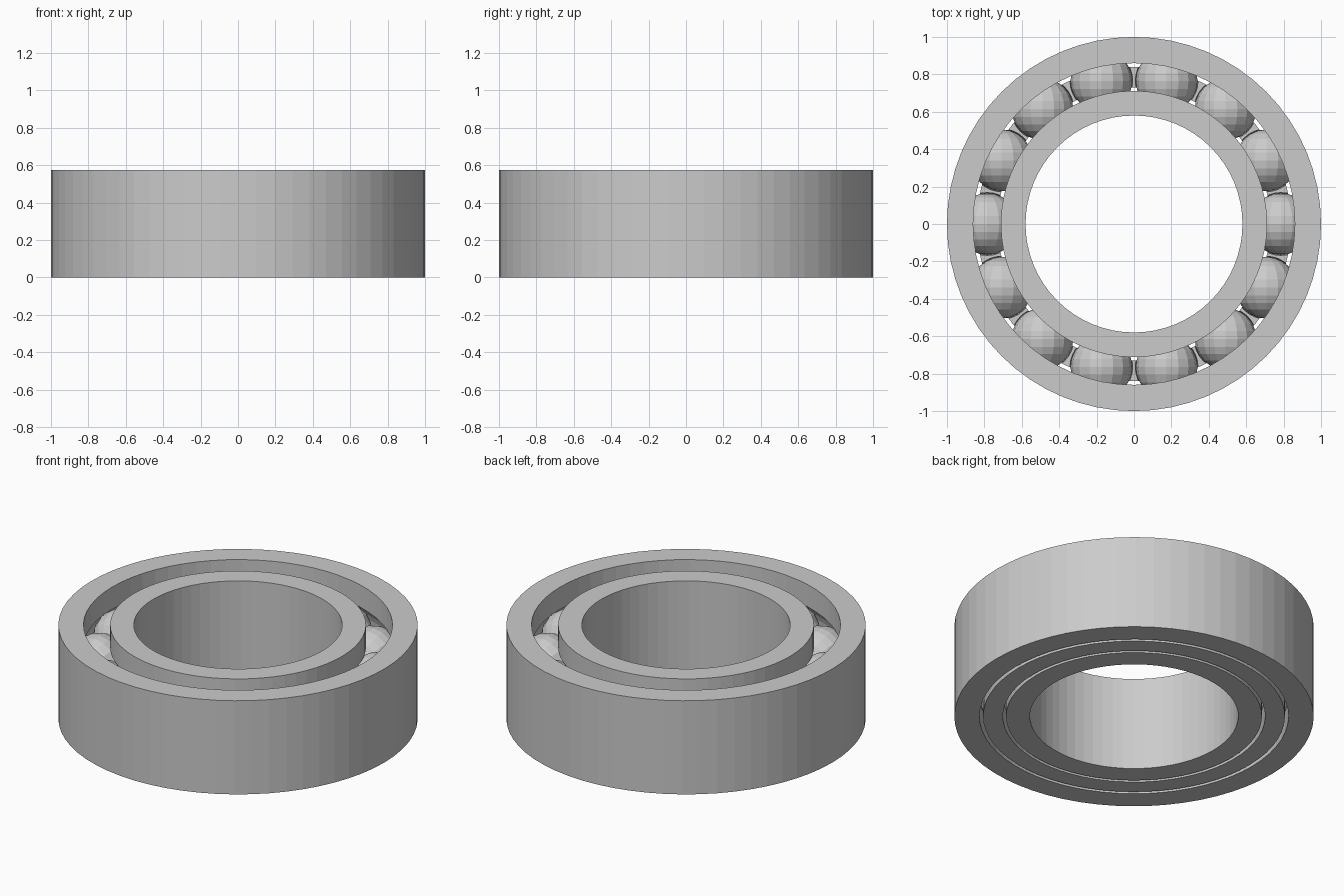
import bpy, bmesh, math
from mathutils import Matrix

if "Cube" in bpy.data.objects:
    bpy.data.objects.remove(bpy.data.objects["Cube"])

H = 0.575           # bearing width
PITCH = 0.785       # ball circle radius
BALL_R = 0.165
COUNT = 14
SEG = 64

steel = bpy.data.materials.new("steel_grey")
steel.diffuse_color = (0.6, 0.6, 0.6, 1)
steel.use_nodes = True
steel.node_tree.nodes["Principled BSDF"].inputs["Base Color"].default_value = steel.diffuse_color


def make_object(name, bm):
    bmesh.ops.recalc_face_normals(bm, faces=bm.faces)
    mesh = bpy.data.meshes.new(name)
    bm.to_mesh(mesh)
    bm.free()
    mesh.materials.append(steel)
    obj = bpy.data.objects.new(name, mesh)
    bpy.context.collection.objects.link(obj)
    return obj


def lathe(name, profile):
    """Revolve a closed (radius, z) profile around z."""
    bm = bmesh.new()
    rings = []
    for i in range(SEG):
        a = 2 * math.pi * i / SEG
        rings.append([bm.verts.new((r * math.cos(a), r * math.sin(a), z)) for r, z in profile])
    n = len(profile)
    for i in range(SEG):
        p, q = rings[i], rings[(i + 1) % SEG]
        for j in range(n):
            k = (j + 1) % n
            bm.faces.new((p[j], q[j], q[k], p[k]))
    return make_object(name, bm)


def groove(radius, side, steps=10):
    """Raceway arc points from bottom to top, bulging to the given side."""
    rad = BALL_R + 0.003
    limit = math.acos(abs(radius - PITCH) / rad)
    return [(PITCH + side * rad * math.cos(t), H / 2 + rad * math.sin(t))
            for t in (-limit + 2 * limit * i / steps for i in range(steps + 1))]


def balls(name, radius, segments, rings):
    bm = bmesh.new()
    for i in range(COUNT):
        a = 2 * math.pi * i / COUNT
        m = Matrix.Translation((PITCH * math.cos(a), PITCH * math.sin(a), H / 2))
        bmesh.ops.create_uvsphere(bm, u_segments=segments, v_segments=rings, radius=radius,
                                  matrix=m @ Matrix.Rotation(math.pi / 2, 4, 'X'))
    return make_object(name, bm)


# Outer and inner races with ball grooves
lathe("outer_race", [(1, H), (1, 0), (0.86, 0)] + groove(0.86, 1) + [(0.86, H)])
lathe("inner_race", [(0.58, H), (0.58, 0), (0.712, 0)] + groove(0.712, -1) + [(0.712, H)])

# Rolling balls
balls("balls", BALL_R, 16, 12)

# Crown cage: a low ring with ball pockets cut out of it
cage = lathe("ball_cage", [(0.73, 0), (0.84, 0), (0.84, H / 2), (0.73, H / 2)])
cutter = balls("pocket_cutter", BALL_R + 0.003, 24, 16)
cutter.hide_render = True
cutter.hide_viewport = True
cut = cage.modifiers.new("pockets", 'BOOLEAN')
cut.operation = 'DIFFERENCE'
cut.solver = 'EXACT'
cut.object = cutter
